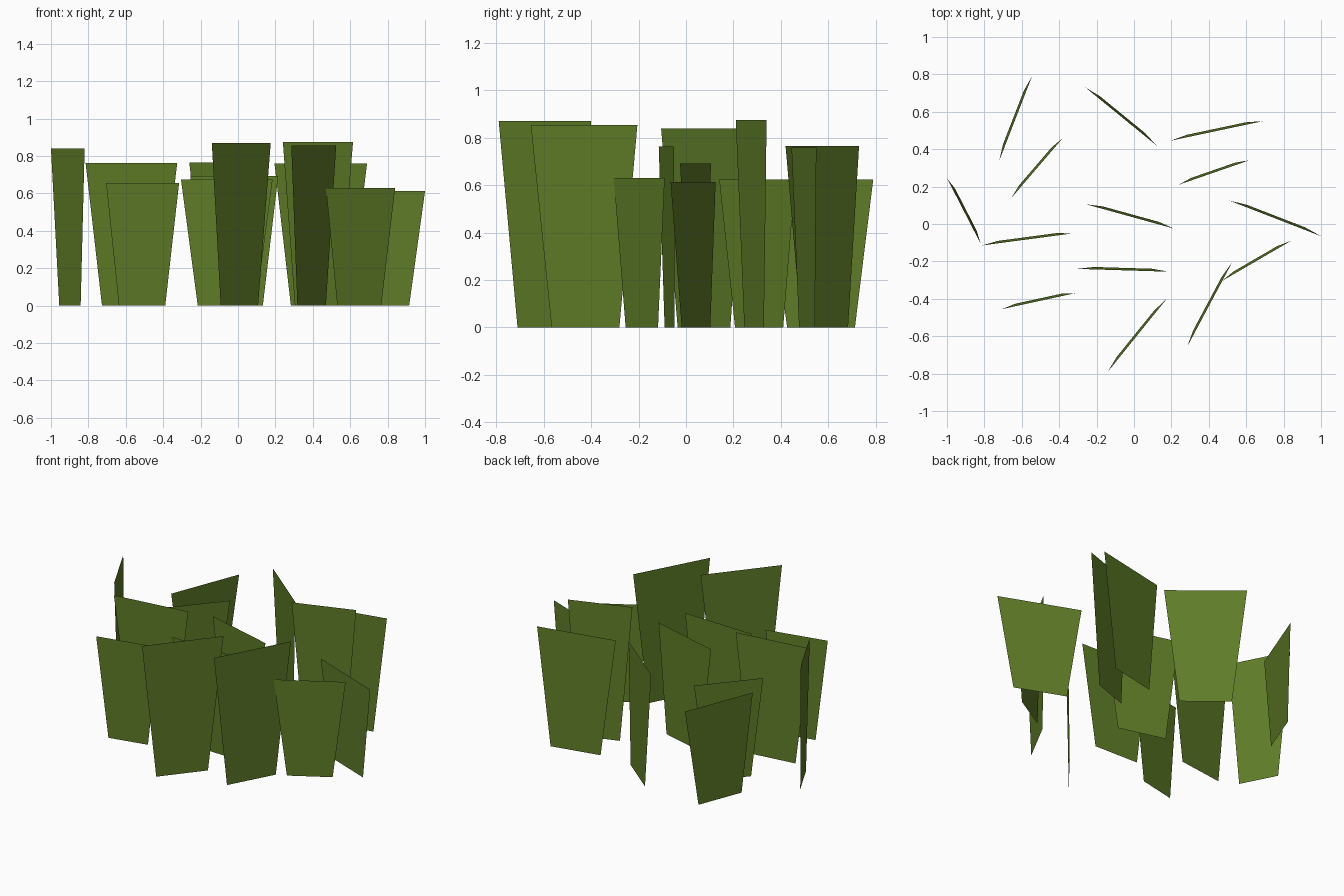
import bpy
from mathutils import Vector

green = bpy.data.materials.new("grass green")
green.diffuse_color = (0.115, 0.205, 0.021, 1)

TAPER = 0.635   # bottom width / top width
LEAN = 0.013    # bottom set back behind the top

# top edge start x, y, end x, y, height of each blade
blades = [
    (-0.72, 0.34, -0.545, 0.79, 0.625),
    (-0.26, 0.73, 0.12, 0.42, 0.765),
    (0.195, 0.445, 0.69, 0.55, 0.76),
    (0.24, 0.21, 0.615, 0.34, 0.875),
    (-0.655, 0.14, -0.38, 0.46, 0.625),
    (-1.0, 0.245, -0.82, -0.105, 0.84),
    (-0.815, -0.115, -0.325, -0.05, 0.763),
    (-0.255, 0.105, 0.215, -0.025, 0.692),
    (-0.705, -0.455, -0.315, -0.37, 0.655),
    (-0.305, -0.24, 0.185, -0.255, 0.675),
    (-0.14, -0.79, 0.175, -0.40, 0.87),
    (0.285, -0.655, 0.525, -0.205, 0.855),
    (0.47, -0.305, 0.84, -0.09, 0.63),
    (0.51, 0.125, 1.0, -0.065, 0.613),
]


def add_blade(i, x0, y0, x1, y1, h):
    a, b = Vector((x0, y0, h)), Vector((x1, y1, h))
    mid, half = (a + b) / 2, (b - a) / 2
    back = Vector((-half.y, half.x, 0)).normalized() * LEAN
    base = Vector((mid.x, mid.y, 0)) + back
    mesh = bpy.data.meshes.new("grass_blade")
    mesh.from_pydata([base - half * TAPER, base + half * TAPER, b, a], [], [(0, 1, 2, 3)])
    mesh.materials.append(green)
    ob = bpy.data.objects.new(f"grass_blade_{i + 1}", mesh)
    bpy.context.collection.objects.link(ob)


# scattered tuft of flat blades
for i, blade in enumerate(blades):
    add_blade(i, *blade)
